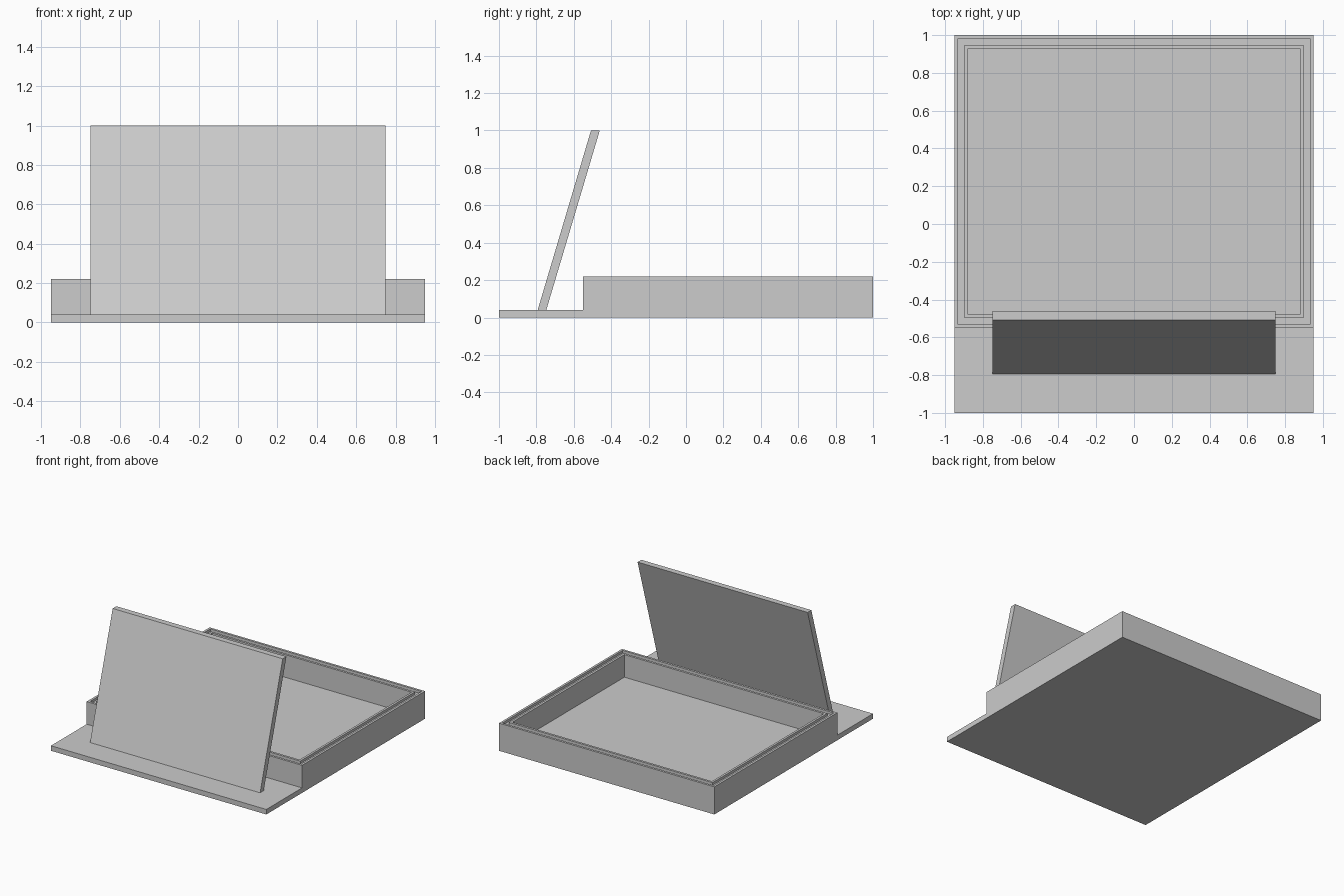
import bpy
import bmesh

cube = bpy.data.objects.get("Cube")
if cube:
    bpy.data.objects.remove(cube, do_unlink=True)

# One flat colour for every part
GREY = (0.604, 0.604, 0.604, 1)
grey = bpy.data.materials.new("light grey")
grey.use_nodes = True
grey.diffuse_color = GREY
grey.node_tree.nodes["Principled BSDF"].inputs["Base Color"].default_value = GREY

WIDTH, FRONT, BACK = 0.95, -0.55, 1.0   # half width and depth limits of the tray
BASE, RIM, GROOVE = 0.04, 0.22, 0.20    # heights


def finish(name, bm):
    bmesh.ops.recalc_face_normals(bm, faces=bm.faces)
    mesh = bpy.data.meshes.new(name)
    bm.to_mesh(mesh)
    bm.free()
    mesh.materials.append(grey)
    bpy.context.collection.objects.link(bpy.data.objects.new(name, mesh))


def side_extrusion(name, profile, half_width):
    """Extrude a (y, z) side profile across x."""
    bm = bmesh.new()
    face = bm.faces.new([bm.verts.new((-half_width, y, z)) for y, z in profile])
    result = bmesh.ops.extrude_face_region(bm, geom=[face])
    verts = [v for v in result["geom"] if isinstance(v, bmesh.types.BMVert)]
    bmesh.ops.translate(bm, verts=verts, vec=(2 * half_width, 0, 0))
    finish(name, bm)


def rectangular_wall(name, section):
    """Sweep an (inset, height) wall section around the tray outline."""
    bm = bmesh.new()
    rings = []
    for inset, z in section:
        x, front, back = WIDTH - inset, FRONT + inset, BACK - inset
        corners = [(-x, front), (x, front), (x, back), (-x, back)]
        rings.append([bm.verts.new((cx, cy, z)) for cx, cy in corners])
    for a, b in zip(rings, rings[1:] + rings[:1]):
        for i in range(4):
            j = (i + 1) % 4
            bm.faces.new((a[i], a[j], b[j], b[i]))
    finish(name, bm)


# Base plate, projecting in front of the tray
side_extrusion("base_plate", [(-1, 0), (BACK, 0), (BACK, BASE), (-1, BASE)], WIDTH)

# Tray wall with a shallow groove around its rim
rectangular_wall("tray_wall", [
    (0, BASE), (0, RIM), (0.018, RIM), (0.018, GROOVE),
    (0.052, GROOVE), (0.052, RIM), (0.07, RIM), (0.07, BASE)])

# Leaning front panel, cut level at its top and bottom
side_extrusion("leaning_panel", [
    (-0.793, BASE), (-0.747, BASE), (-0.461, 1.0), (-0.508, 1.0)], 0.75)
